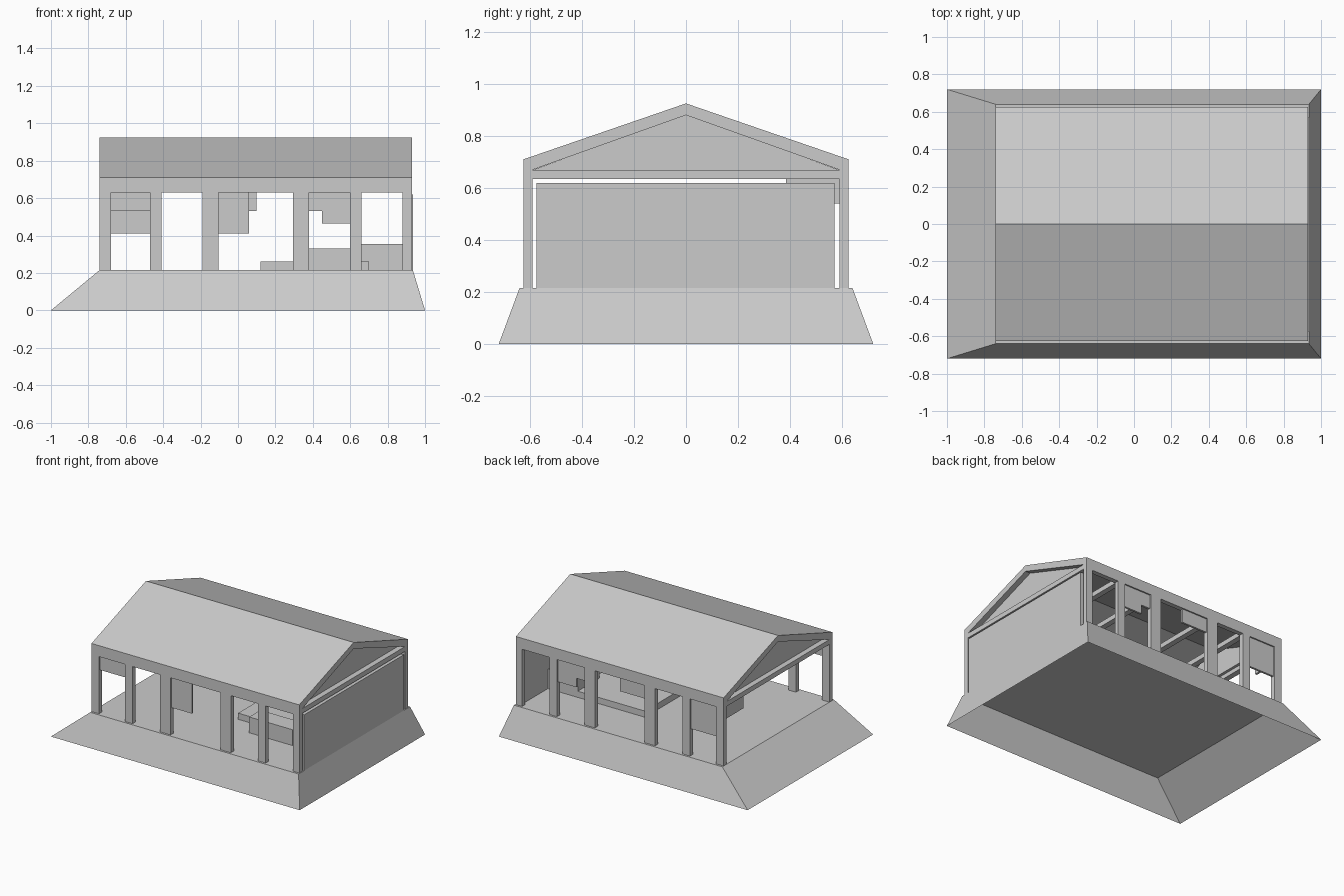
import bpy, bmesh

if "Cube" in bpy.data.objects:
    bpy.data.objects.remove(bpy.data.objects["Cube"])

grey = bpy.data.materials.new("plain_grey")
grey.diffuse_color = (0.6, 0.6, 0.6, 1)
grey.use_nodes = True
grey.node_tree.nodes["Principled BSDF"].inputs["Base Color"].default_value = grey.diffuse_color


def make(name, bm):
    bmesh.ops.recalc_face_normals(bm, faces=bm.faces[:])
    me = bpy.data.meshes.new(name)
    bm.to_mesh(me)
    bm.free()
    me.materials.append(grey)
    ob = bpy.data.objects.new(name, me)
    bpy.context.collection.objects.link(ob)
    return ob


def box(name, x0, x1, y0, y1, z0, z1):
    bm = bmesh.new()
    bmesh.ops.create_cube(bm, size=1)
    for v in bm.verts:
        v.co.x = x1 if v.co.x > 0 else x0
        v.co.y = y1 if v.co.y > 0 else y0
        v.co.z = z1 if v.co.z > 0 else z0
    return make(name, bm)


def extrude_x(name, profile, x0, x1):
    bm = bmesh.new()
    f = bm.faces.new([bm.verts.new((x0, y, z)) for y, z in profile])
    r = bmesh.ops.extrude_face_region(bm, geom=[f])
    for v in r["geom"]:
        if isinstance(v, bmesh.types.BMVert):
            v.co.x = x1
    # closed solid on both ends
    if not any(all(abs(v.co.x - x0) < 1e-6 for v in g.verts) for g in bm.faces):
        bm.faces.new([v for v in bm.verts if abs(v.co.x - x0) < 1e-6])
    return make(name, bm)


FLOOR, HEAD = 0.215, 0.63
X0, X1 = -0.74, 0.93

# Sloped plinth: hollow shell, open underneath
bm = bmesh.new()
low = [bm.verts.new(p) for p in ((-1, -.72, 0), (1, -.72, 0), (1, .72, 0), (-1, .72, 0))]
top = [bm.verts.new(p) for p in ((X0, -.64, FLOOR), (.935, -.64, FLOOR),
                                 (.935, .64, FLOOR), (X0, .64, FLOOR))]
bm.faces.new(top)
for i in range(4):
    j = (i + 1) % 4
    bm.faces.new((low[i], low[j], top[j], top[i]))
make("plinth", bm)

# Pillars on both long sides, with a tie beam across each pair
pillars = [(-.74, -.68), (-.47, -.41), (-.19, -.105), (.295, .38), (.60, .66), (.88, .93)]
for a, b in pillars:
    box("front_pillar", a, b, -.625, -.59, FLOOR, HEAD)
    box("back_pillar", a, b, .59, .625, FLOOR, HEAD)
    m = min(max((a + b) / 2, X0 + .02), X1 - .02)
    if a == X0:
        m = X0 + .02
    if b == X1:
        m = X1 - .02
    box("tie_beam", m - .02, m + .02, -.59, .59, .635, .67)

# Gabled roof shell with eave boards
extrude_x("roof", [(-.625, HEAD), (-.625, .71), (0, .925), (.625, .71), (.625, HEAD),
                   (.59, HEAD), (.59, .67), (0, .88), (-.59, .67), (-.59, HEAD)], X0, X1)

# Recessed gable infill
tri = [(-.6, .665), (.6, .665), (0, .885)]
extrude_x("right_gable", tri, X1 - .06, X1 - .04)
extrude_x("left_gable", tri, X0 + .04, X0 + .06)

# Solid end wall
box("end_wall", .90, .935, -.575, .57, FLOOR, .62)

# Hanging panels between the pillars
box("front_panel_left", -.68, -.47, -.615, -.60, .53, HEAD)
box("front_panel_middle", -.105, .06, -.615, -.60, .41, HEAD)
box("back_panel_left", -.68, -.47, .60, .615, .41, HEAD)
box("back_panel_middle", -.105, .10, .60, .615, .53, HEAD)
box("back_panel_right_upper", .38, .60, .60, .615, .53, HEAD)
box("back_panel_right_lower", .45, .60, .60, .615, .465, .53)
box("left_end_panel", -.73, -.715, .385, .59, .54, .635)

# Interior low platform and counters
box("platform", .12, .70, -.17, .30, FLOOR, .26)
box("front_counter", .30, .65, -.30, -.17, FLOOR, .33)
box("side_counter", .66, .90, .05, .30, FLOOR, .355)
